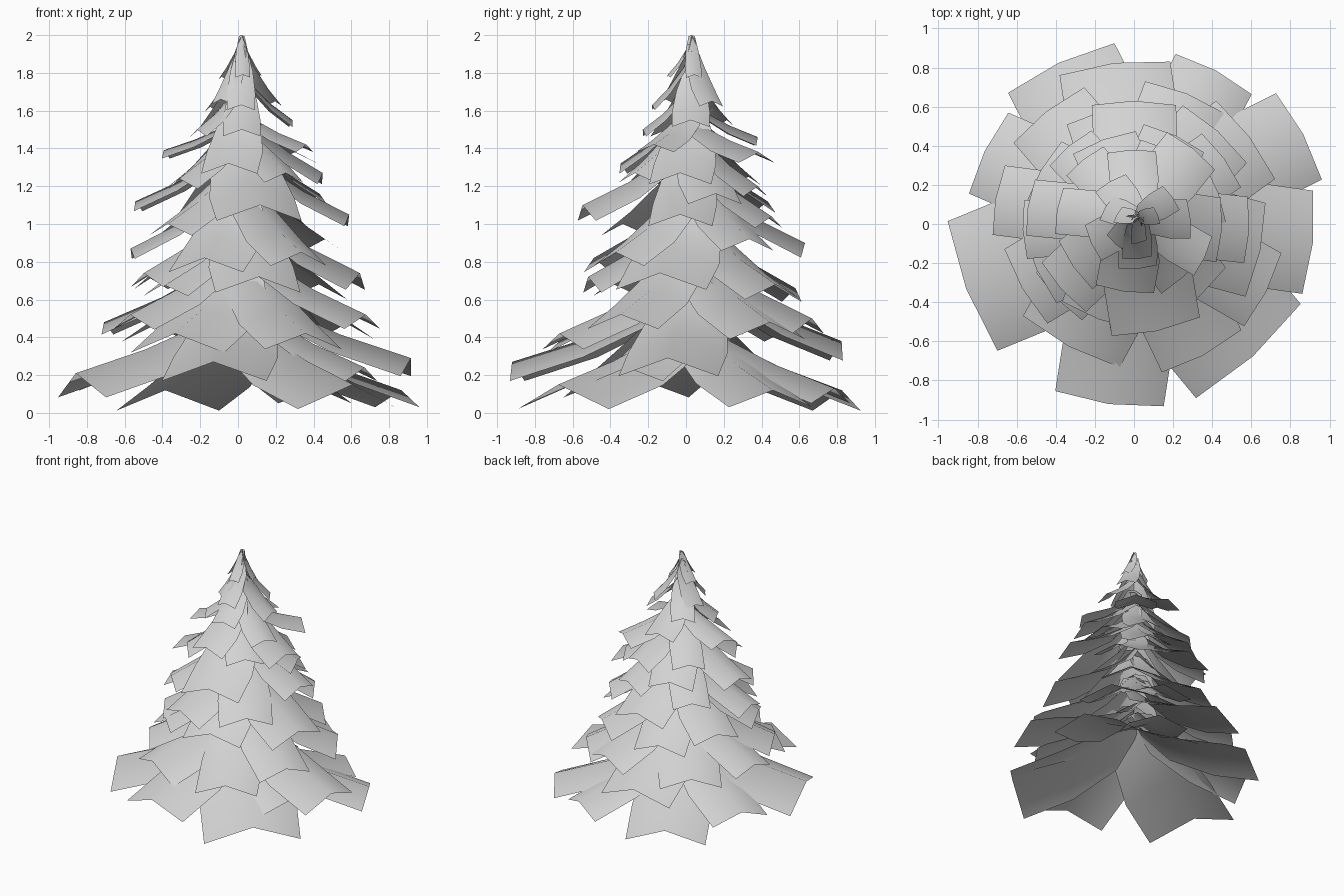
import bpy
import bmesh
from math import cos, sin, radians

old = bpy.data.objects.get("Cube")
if old:
    bpy.data.objects.remove(old, do_unlink=True)

grey = bpy.data.materials.new("light_grey")
grey.use_nodes = True
grey_colour = (0.65, 0.65, 0.65, 1)
grey.diffuse_color = grey_colour
grey.node_tree.nodes["Principled BSDF"].inputs["Base Color"].default_value = grey_colour

# Shape of one bough from trunk to tip: reach, height and width fractions
PROFILE = [(0, 1, .4), (.2, .66, .8), (.58, .3, 1), (1, 0, 1)]
RIDGE_SAG = .18
CENTRE_X = .02
CENTRE_Y = .03


def add_bough(bm, angle, radius, tip_z, width, drop):
    """Add a drooping strip with a raised middle ridge, pointing outwards."""
    a = radians(angle)
    rows = []
    for reach, height, spread in PROFILE:
        row = []
        for side in (-1, 0, 1):
            # The middle of the tip stands out a little further than its corners
            out = radius * reach - abs(side) * .05 * width * reach
            across = side * width * spread / 2
            z = tip_z + drop * height - abs(side) * RIDGE_SAG * width * spread
            shift = 1 - reach
            row.append(bm.verts.new((
                CENTRE_X * shift + out * cos(a) - across * sin(a),
                CENTRE_Y * shift + out * sin(a) + across * cos(a),
                z)))
        rows.append(row)
    for inner, outer in zip(rows, rows[1:]):
        for j in range(2):
            bm.faces.new((inner[j], outer[j], outer[j + 1], inner[j + 1]))


def make_tier(name, drop, boughs):
    """Build one object from a list of (angle, radius, tip_z, width)."""
    bm = bmesh.new()
    for bough in boughs:
        add_bough(bm, *bough, drop)
    mesh = bpy.data.meshes.new(name)
    bm.to_mesh(mesh)
    bm.free()
    mesh.materials.append(grey)
    mesh.shade_smooth()
    tier = bpy.data.objects.new(name, mesh)
    bpy.context.collection.objects.link(tier)


# Widest boughs near the ground
make_tier("ground_boughs", .42, [
    (115, .91, .12, .6), (62, .89, .13, .44), (28, .98, .12, .5),
    (-6, .92, .29, .53), (-48, .91, .15, .72), (-98, .93, .27, .56),
    (201, .92, .21, .71), (154, .85, .2, .46), (-25, .74, .24, .4),
])

# Second ring of large boughs
make_tier("lower_boughs", .44, [
    (97, .83, .38, .57), (128, .73, .46, .46), (37, .74, .48, .5),
    (-62, .76, .42, .46), (-118, .71, .42, .56), (170, .72, .48, .36),
    (210, .66, .52, .44), (-27, .76, .52, .42), (68, .72, .5, .44),
])

# Boughs round the middle of the tree
make_tier("broad_boughs", .44, [
    (-12, .66, .74, .49), (-78, .53, .72, .46), (-136, .55, .68, .34),
    (150, .55, .72, .36), (48, .64, .68, .44), (205, .55, .74, .4),
    (105, .6, .66, .4),
])
make_tier("inner_boughs", .42, [
    (90, .63, .9, .43), (183, .57, .87, .3), (-48, .5, .85, .4),
    (-110, .52, .82, .42), (36, .57, .92, .34),
])
make_tier("middle_boughs", .4, [
    (-3, .59, 1.05, .34), (130, .52, .98, .28), (222, .5, 1, .34),
    (-78, .56, 1.1, .46), (65, .5, 1.04, .34),
])

# Narrower boughs towards the crown
make_tier("high_boughs", .36, [
    (171, .55, 1.12, .29), (110, .46, 1.12, .34), (20, .46, 1.16, .3),
    (-4, .45, 1.27, .33), (-47, .37, 1.27, .28), (-98, .35, 1.32, .3),
    (128, .42, 1.25, .24), (215, .38, 1.24, .3), (65, .42, 1.2, .3),
])
make_tier("reaching_boughs", .2, [
    (170, .4, 1.39, .24), (52, .49, 1.38, .31), (92, .38, 1.46, .25),
    (-25, .4, 1.42, .22),
])
make_tier("crown_boughs", .28, [
    (5, .29, 1.55, .2), (205, .24, 1.5, .2), (120, .25, 1.55, .18),
    (-85, .23, 1.5, .2),
])

# Small steep tips at the top
make_tier("small_boughs", .3, [
    (-85, .18, 1.63, .15), (35, .24, 1.65, .15), (150, .17, 1.62, .14),
    (230, .14, 1.66, .14),
])
make_tier("top_tips", .21, [
    (20, .13, 1.79, .09), (150, .1, 1.78, .09), (-75, .1, 1.79, .08),
])
